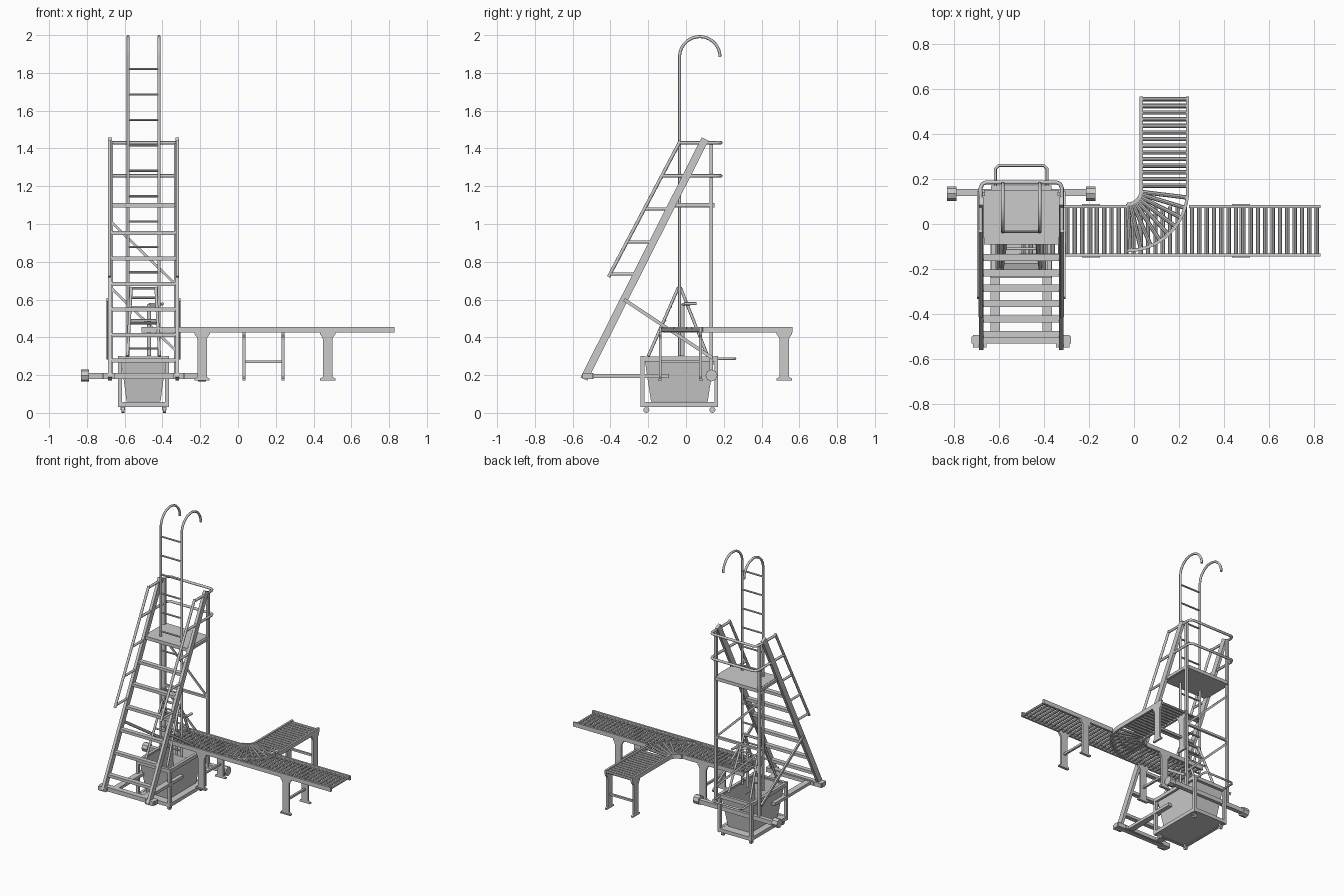
import bpy, bmesh, math
from mathutils import Vector, Matrix

if "Cube" in bpy.data.objects:
    bpy.data.objects.remove(bpy.data.objects["Cube"])

CX = -0.5  # centre line of the stair and cart


def finish(name, bm, smooth=False):
    bmesh.ops.recalc_face_normals(bm, faces=bm.faces)
    me = bpy.data.meshes.new(name)
    bm.to_mesh(me)
    bm.free()
    ob = bpy.data.objects.new(name, me)
    bpy.context.collection.objects.link(ob)
    if smooth:
        bpy.context.view_layer.objects.active = ob
        ob.select_set(True)
        bpy.ops.object.shade_smooth_by_angle(angle=math.radians(40))
        ob.select_set(False)
    return ob


def frame(p, q):
    p, q = Vector(p), Vector(q)
    d = (q - p).normalized()
    side = Vector((1, 0, 0)) if abs(d.x) < 0.6 else Vector((0, 1, 0))
    up = d.cross(side).normalized()
    side = up.cross(d)
    m = Matrix((side, up, d)).transposed().to_4x4()
    m.translation = (p + q) / 2
    return m, (q - p).length


def bar(bm, p, q, w, h):
    m, l = frame(p, q)
    bmesh.ops.create_cube(bm, size=1, matrix=m @ Matrix.Diagonal((w, h, l, 1)))


def rod(bm, p, q, r, n=10):
    m, l = frame(p, q)
    bmesh.ops.create_cone(bm, cap_ends=True, segments=n, radius1=r, radius2=r, depth=l, matrix=m)


def box(bm, x0, x1, y0, y1, z0, z1):
    m = Matrix.Translation(((x0 + x1) / 2, (y0 + y1) / 2, (z0 + z1) / 2))
    bmesh.ops.create_cube(bm, size=1, matrix=m @ Matrix.Diagonal((x1 - x0, y1 - y0, z1 - z0, 1)))


def tube(name, paths, r):
    cu = bpy.data.curves.new(name, 'CURVE')
    cu.dimensions, cu.bevel_depth, cu.bevel_resolution, cu.use_fill_caps = '3D', r, 2, True
    for path in paths:
        sp = cu.splines.new('POLY')
        sp.points.add(len(path) - 1)
        for pt, co in zip(sp.points, path):
            pt.co = (*co, 1)
    ob = bpy.data.objects.new(name, cu)
    bpy.context.collection.objects.link(ob)


# Sloped stair stringers and treads
def stair_y(z):
    return -0.535 + (z - 0.19) * 0.505


bm = bmesh.new()
for s in (-1, 1):
    bar(bm, (CX + s * .178, stair_y(.18), .18), (CX + s * .178, stair_y(1.45), 1.45), .02, .04)
finish("stair_stringers", bm)
bm = bmesh.new()
for i in range(6):
    z = .28 + i * .135
    box(bm, CX - .17, CX + .17, stair_y(z) - .016, stair_y(z) + .016, z - .012, z + .008)
finish("stair_treads", bm)

# Standing platform, rear posts and cross braces
bm = bmesh.new()
box(bm, CX - .165, CX + .165, -.09, .15, 1.088, 1.112)
finish("platform", bm)
bm = bmesh.new()
for s in (-1, 1):
    x = CX + s * .17
    bar(bm, (x, .133, .19), (x, .133, 1.43), .018, .018)
    bar(bm, (x, -.06, 1.1), (x, .133, 1.1), .018, .02)
    bar(bm, (CX + s * .19, stair_y(.6), .6), (CX + s * .19, .14, .29), .012, .018)
for z in (.2, .68, 1.1):
    bar(bm, (CX - .17, .133, z), (CX + .17, .133, z), .016, .016)
for z in (1.01, .66):
    bar(bm, (CX - .17, .133, z), (CX + .17, .133, z - .33), .008, .014)
finish("rear_frame", bm)

# Sloped handrails with their stand-offs
bm = bmesh.new()
for s in (-1, 1):
    x = CX + s * .18
    rod(bm, (x, -.41, .72), (x, -.03, 1.44), .009)
    for z in (.735, .905, 1.08):
        rod(bm, (x, -.41 + (z - .72) * .528, z), (x, stair_y(z), z), .008)
finish("stair_handrails", bm, True)

# Two guard rails around the platform
tube("platform_guard_rails", [[(CX - .18, y0, z), (CX - .18, .16, z), (CX - .172, .178, z), (CX - .155, .185, z),
      (CX + .155, .185, z), (CX + .172, .178, z), (CX + .18, .16, z), (CX + .18, y0, z)]
     for y0, z in ((-.03, 1.43), (-.13, 1.255))], .009)

# Base: front foot, side bars and rear outriggers
bm = bmesh.new()
bar(bm, (CX - .16, -.5, .195), (CX + .16, -.5, .195), .025, .025)
for s in (-1, 1):
    bar(bm, (CX + s * .115, -.49, .195), (CX + s * .115, -.09, .195), .042, .02)
    bar(bm, (CX + s * .155, -.52, .195), (CX + s * .215, -.52, .195), .055, .03)
bar(bm, (CX - .22, -.515, .195), (CX + .22, -.515, .195), .03, .03)
bar(bm, (CX - .3, .14, .195), (CX + .3, .14, .195), .03, .03)
for s in (-1, 1):
    rod(bm, (CX + s * .288, .135, .198), (CX + s * .33, .135, .198), .032, 8)
finish("stair_base", bm)

# Hook ladder with curved tops
paths = []
for s in (-1, 1):
    x = CX + s * .082
    arc = [(x, .073 - .107 * math.cos(a), 1.885 + .107 * math.sin(a))
           for a in [math.pi * i / 18 for i in range(19)]]
    paths.append([(x, -.034, .3)] + arc)
tube("hook_ladder_rails", paths, .008)
bm = bmesh.new()
for i in range(12):
    z = 1.82 - .1345 * i
    rod(bm, (CX - .082, -.034, z), (CX + .082, -.034, z), .006, 8)
finish("hook_ladder_rungs", bm, True)

# A-shaped ladder support with a hand lever
bm = bmesh.new()
for s in (-1, 1):
    x = CX + s * .065
    rod(bm, (x, -.04, .665), (CX + s * .085, -.2, .3), .008)
    rod(bm, (x, -.03, .665), (CX + s * .085, .115, .3), .008)
for z in (.66, .56, .49):
    for y in (-.035 - (.665 - z) * .43, -.03 + (.665 - z) * .4):
        rod(bm, (CX - .075, y, z), (CX + .075, y, z), .006)
rod(bm, (CX + .03, -.018, .3), (CX + .03, -.018, .575), .011)
rod(bm, (CX + .03, -.018, .575), (CX + .1, .02, .575), .007)
rod(bm, (CX + .1, -.01, .578), (CX + .1, .055, .578), .008)
finish("ladder_support", bm, True)

# Cart frame, tub, handle and casters
bm = bmesh.new()
for s in (-1, 1):
    x = CX + s * .124
    for y in (-.23, .16):
        bar(bm, (x, y, .03), (x, y, .3), .02, .02)
    for z in (.045, .285):
        bar(bm, (x, -.24, z), (x, .17, z), .02, .025)
for y in (-.23, .16):
    for z in (.045, .285):
        bar(bm, (CX - .134, y, z), (CX + .134, y, z), .02, .025)
box(bm, CX - .125, CX + .125, -.23, .16, .036, .056)
finish("cart_frame", bm)
bm = bmesh.new()
rings = []
for hx, y0, y1, z in ((.09, -.185, .115, .06), (.12, -.22, .15, .29), (.108, -.208, .138, .29), (.08, -.175, .105, .07)):
    rings.append([bm.verts.new(c) for c in ((CX - hx, y0, z), (CX + hx, y0, z), (CX + hx, y1, z), (CX - hx, y1, z))])
for a, b in zip(rings, rings[1:]):
    for i in range(4):
        bm.faces.new((a[i], a[(i + 1) % 4], b[(i + 1) % 4], b[i]))
bm.faces.new(rings[0][::-1])
bm.faces.new(rings[-1])
finish("cart_tub", bm)
tube("cart_handle", [[(CX - .115, .15, .287), (CX - .115, .245, .287), (CX - .1, .26, .287),
                      (CX + .1, .26, .287), (CX + .115, .245, .287), (CX + .115, .15, .287)]], .007)
bm = bmesh.new()
for s in (-1, 1):
    for y in (-.21, .14):
        rod(bm, (CX + s * .11 - .008, y, .016), (CX + s * .11 + .008, y, .016), .016, 12)
        box(bm, CX + s * .11 - .012, CX + s * .11 + .012, y - .006, y + .006, .014, .036)
finish("cart_casters", bm, True)

# Conveyor side rails: straight run, curve and branch
Z0, Z1, YA, YB, XE = .425, .455, -.137, .077, .828
bm = bmesh.new()
for y in (YA, YB):
    if y == YB:  # the far rail opens for the branch
        box(bm, -.51, -.03, y - .007, y + .007, Z0, Z1)
        box(bm, .245, XE, y - .007, y + .007, Z0, Z1)
    else:
        box(bm, -.51, XE, y - .007, y + .007, Z0, Z1)
BX = (.032, .238)
AC = Vector((-.03, .15, 0))
for x in BX:
    box(bm, x - .007, x + .007, .14, .565, Z0, Z1)
    r = x - AC.x
    pts = [AC + Vector((r * math.sin(a), -r * math.cos(a) + 0, .44))
           for a in [math.pi / 2 * i / 14 for i in range(15)]]
    for p, q in zip(pts, pts[1:]):
        m, l = frame(p, q)
        flat = abs((q - p).normalized().x) < .6
        bar(bm, p, q, .014, Z1 - Z0)
finish("conveyor_rails", bm)

# Conveyor rollers
bm = bmesh.new()
x = -.49
while x < XE - .01:
    rod(bm, (x, YA, .438), (x, YB, .438), .0095, 8)
    x += .0325
for i in range(14):
    y = .17 + i * .0295
    rod(bm, (BX[0], y, .44), (BX[1], y, .44), .0095, 8)
for i in range(9):
    a = math.pi / 2 * (i + .3) / 9
    d = Vector((math.sin(a), -math.cos(a), 0))
    rod(bm, AC + d * .062 + Vector((0, 0, .443)), AC + d * .268 + Vector((0, 0, .443)), .0095, 8)
finish("conveyor_rollers", bm, True)

# Conveyor legs: flared plate profile with foot
PROFILE = [(.042, .43), (.04, .415), (.028, .4), (.025, .385), (.025, .19), (.04, .182), (.04, .172)]


def leg(bm, u, v, along_x):
    outline = [(u + w, z) for w, z in PROFILE] + [(u - w, z) for w, z in reversed(PROFILE)]
    co = [(a, v - .007, z) if along_x else (v - .007, a, z) for a, z in outline]
    f = bm.faces.new([bm.verts.new(c) for c in co])
    g = bmesh.ops.extrude_face_region(bm, geom=[f])
    off = (0, .014, 0) if along_x else (.014, 0, 0)
    bmesh.ops.translate(bm, vec=off, verts=[e for e in g["geom"] if isinstance(e, bmesh.types.BMVert)])


bm = bmesh.new()
for x in (-.19, .475):
    for y in (YA, YB):
        leg(bm, x, y, True)
        s = -1 if y == YA else 1
        box(bm, x - .04, x + .04, min(y, y + s * .012), max(y, y + s * .012), .172, .18)
    bar(bm, (x, YA, .27), (x, YB, .27), .014, .014)
for x in BX:
    leg(bm, .52, x, False)
bar(bm, (BX[0], .52, .27), (BX[1], .52, .27), .014, .014)
finish("conveyor_legs", bm)
